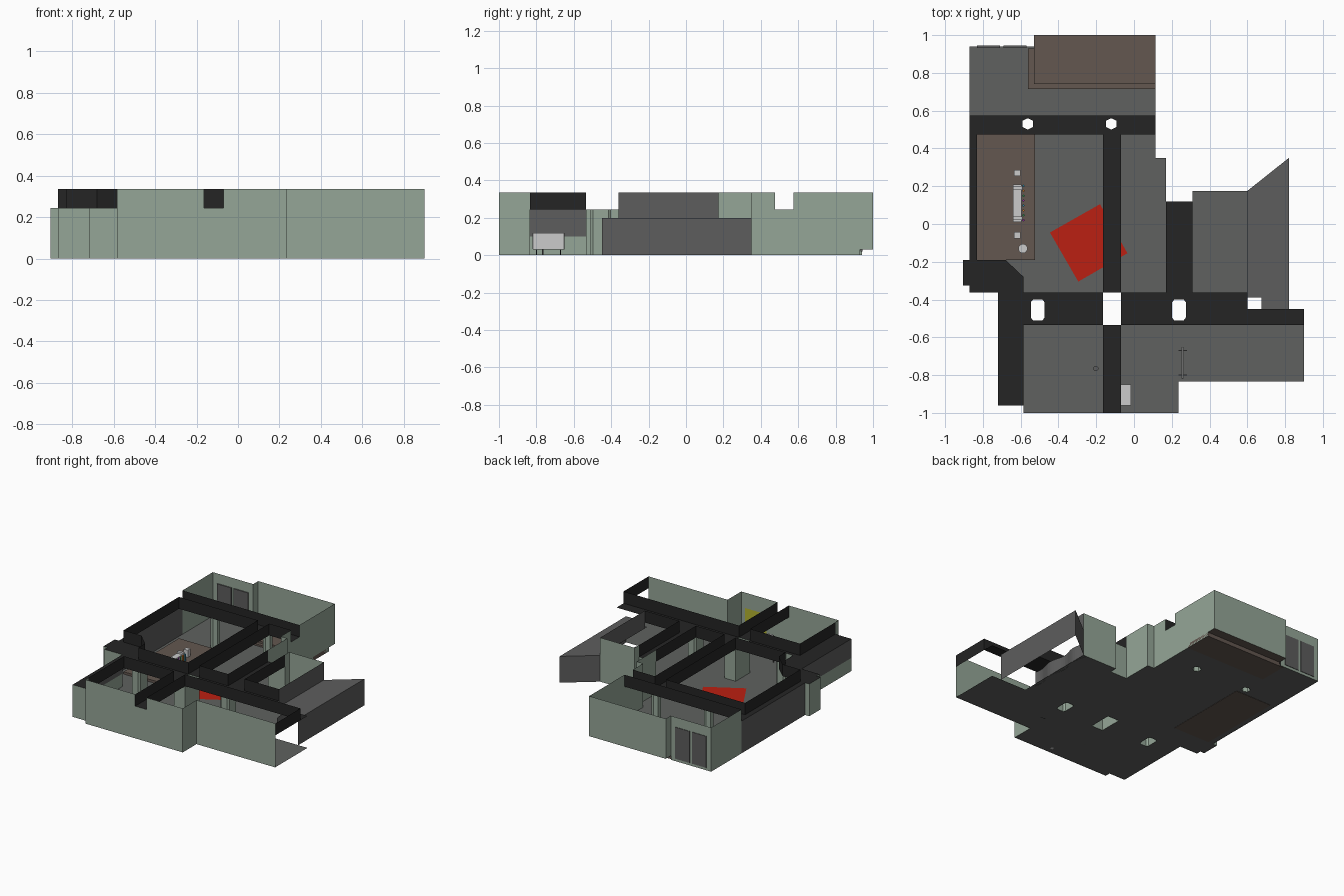
import bpy, bmesh, math
from mathutils import Vector
from mathutils.geometry import tessellate_polygon

if "Cube" in bpy.data.objects:
    bpy.data.objects.remove(bpy.data.objects["Cube"])

H, S = 0.335, 0.245      # wall top, lowered ceiling


def mat(name, c):
    m = bpy.data.materials.new(name)
    m.diffuse_color = (*c, 1)
    m.use_nodes = True
    m.node_tree.nodes["Principled BSDF"].inputs["Base Color"].default_value = m.diffuse_color
    return m


GREEN = mat("sage", (.30, .38, .31))
GREY = mat("mid_grey", (.11, .11, .11))
FLOOR = mat("floor_grey", (.115, .12, .115))
DARK = mat("charcoal", (.018, .018, .018))
BROWN = mat("brown", (.125, .095, .08))
RED = mat("red", (.5, .014, .006))
YELLOW = mat("yellow", (.45, .45, .03))
WHITE = mat("pale", (.6, .6, .6))


def finish(name, bm, m):
    me = bpy.data.meshes.new(name)
    bm.to_mesh(me)
    bm.free()
    me.materials.append(m)
    ob = bpy.data.objects.new(name, me)
    bpy.context.collection.objects.link(ob)
    return ob


def slab(name, outline, z, m, holes=()):
    """flat sheet with holes"""
    loops = [[Vector((x, y, z)) for x, y in l] for l in [outline, *holes]]
    bm = bmesh.new()
    vs = [bm.verts.new(p) for l in loops for p in l]
    for t in tessellate_polygon(loops):
        try:
            bm.faces.new([vs[i] for i in t])
        except ValueError:
            pass
    bm.normal_update()
    for f in bm.faces:
        if f.normal.z < 0:
            f.normal_flip()
    return finish(name, bm, m)


def wall(name, path, z0, z1, m, closed=False):
    """vertical sheet along a path"""
    bm = bmesh.new()
    lo = [bm.verts.new((x, y, z0)) for x, y in path]
    hi = [bm.verts.new((x, y, z1)) for x, y in path]
    n = len(path)
    for i in range(n if closed else n - 1):
        j = (i + 1) % n
        bm.faces.new((lo[i], lo[j], hi[j], hi[i]))
    return finish(name, bm, m)


def rect(x0, y0, x1, y1):
    return [(x0, y0), (x1, y0), (x1, y1), (x0, y1)]


def box(name, x0, y0, z0, x1, y1, z1, m):
    bm = bmesh.new()
    bmesh.ops.create_cube(bm, size=1)
    for v in bm.verts:
        v.co = ((x0 + x1) / 2 + v.co.x * (x1 - x0), (y0 + y1) / 2 + v.co.y * (y1 - y0),
                (z0 + z1) / 2 + v.co.z * (z1 - z0))
    return finish(name, bm, m)


def cyl(name, x, y, z0, z1, r, m, n=10):
    bm = bmesh.new()
    bmesh.ops.create_cone(bm, cap_ends=True, segments=n, radius1=r, radius2=r, depth=z1 - z0)
    bmesh.ops.translate(bm, verts=bm.verts, vec=(x, y, (z0 + z1) / 2))
    return finish(name, bm, m)


def hexagon(x, y, rx, ry):
    return [(x, y + ry), (x - rx, y + ry * .55), (x - rx, y - ry * .55),
            (x, y - ry), (x + rx, y - ry * .55), (x + rx, y + ry * .55)]


def block(x, y, rx, ry):
    return [(x - rx * .7, y + ry), (x - rx, y + ry * .75), (x - rx, y - ry * .75), (x - rx * .7, y - ry),
            (x + rx * .7, y - ry), (x + rx, y - ry * .75), (x + rx, y + ry * .75), (x + rx * .7, y + ry)]


# hollow columns
back_cols = [hexagon(x, .53, .028, .03) for x in (-.562, -.12)]
front_cols = [block(x, -.455, .036, .055) for x in (-.51, .238)]
core = rect(-.165, -.535, -.07, -.362)
for i, c in enumerate(back_cols + front_cols + [core]):
    wall(f"column_{i}", c, 0, S, GREEN, True)

# floor
slab("floor", [(-.585, -1), (.235, -1), (.235, -.835), (.9, -.835), (.9, -.45), (.6, -.45),
               (.6, .175), (.31, .175), (.31, .12), (.17, .12), (.17, .35), (.115, .35),
               (.115, .93), (-.53, .93), (-.53, .94), (-.87, .94), (-.87, -.19), (-.905, -.19),
               (-.905, -.325), (-.87, -.325), (-.87, -.36), (-.72, -.36), (-.72, -.96), (-.585, -.96)],
     .002, FLOOR, back_cols + front_cols + [core])

# lowered ceiling strips
slab("soffit_back", rect(-.87, .475, .115, .575), S, DARK, back_cols)
slab("soffit_cross", [(-.72, -.535), (-.165, -.535), (-.165, -.362), (-.72, -.362)], S, DARK, front_cols[:1])
slab("soffit_cross_right", [(-.07, -.535), (.9, -.535), (.9, -.45), (.6, -.45), (.6, -.362), (-.07, -.362)],
     S, DARK, front_cols[1:])
slab("soffit_spine", rect(-.165, -.362, -.07, .475), S, DARK)
slab("soffit_spine_front", rect(-.165, -1, -.07, -.535), S, DARK)
slab("soffit_right", rect(.17, -.362, .31, .12), S, DARK)
slab("soffit_front_left", rect(-.72, -.96, -.585, -.535), S, DARK)
slab("soffit_left", rect(-.87, -.19, -.83, .475), S, DARK)
slab("soffit_corner", [(-.905, -.19), (-.68, -.19), (-.585, -.28), (-.585, -.362), (-.87, -.362),
                       (-.87, -.325), (-.905, -.325)], S, DARK)

# dark ceiling recess bands
bands = {
    "hall": [(-.83, .475), (-.165, .475), (-.165, -.362), (-.585, -.362), (-.585, -.28),
             (-.68, -.19), (-.83, -.19), (-.83, .475)],
    "side": [(.115, .475), (-.07, .475), (-.07, -.362), (.17, -.362), (.17, .12)],
    "bar": [(.6, -.362), (.31, -.362), (.31, .12)],
    "back": [(.115, .575), (-.87, .575)],
    "front_left": [(-.585, -.96), (-.585, -.535), (-.165, -.535), (-.165, -1)],
    "front_right": [(-.07, -1), (-.07, -.535), (.9, -.535), (.9, -.835)],
}
for k, p in bands.items():
    wall("band_" + k, p, S, H, DARK)

# full-height outer walls
wall("front_wall_right", [(-.07, -1), (.235, -1), (.235, -.835), (.9, -.835)], 0, H, GREEN)
wall("front_wall_left", [(-.165, -1), (-.585, -1), (-.585, -.96)], 0, H, GREEN)
wall("side_wall", [(.17, .12), (.17, .35), (.115, .35), (.115, .475)], 0, H, GREEN)
wall("bar_wall", [(.31, .12), (.31, .175), (.6, .175)], 0, H, GREEN)
wall("back_right_wall", [(.115, .575), (.115, .93)], 0, H, GREEN)
wall("alcove_wall", [(.115, .93), (.115, 1), (-.53, 1), (-.53, .94)], .03, H, GREEN)
wall("back_left_wall", [(-.53, .94), (-.87, .94), (-.87, .575)], 0, H, GREEN)
# walls below the lowered ceiling
wall("front_wall_mid", [(-.165, -1), (-.07, -1)], 0, S, GREEN)
wall("back_low_wall", [(.115, .475), (.115, .575)], 0, S, GREEN)
wall("right_low_wall", [(.17, .12), (.31, .12)], 0, S, GREEN)
wall("left_wall", [(-.87, .575), (-.87, -.19)], 0, S, GREY)
wall("left_jog_wall", [(-.87, -.19), (-.905, -.19), (-.905, -.325), (-.87, -.325), (-.87, -.362),
                       (-.72, -.362)], 0, S, GREEN)
wall("left_dado", [(-.72, -.362), (-.72, -.96)], 0, .1, GREEN)
wall("left_upper_wall", [(-.72, -.362), (-.72, -.96)], .1, S, GREY)
wall("front_corner_wall", [(-.72, -.96), (-.585, -.96)], 0, S, GREEN)

# doors on the back wall
for i, x in enumerate((-.83, -.69)):
    box(f"door_{i}", x, .932, .02, x + .12, .944, .26, GREY)

# bar: wavy counter, header wall, lean-to
wave = [(.587 + .012 * math.sin((y := -.362 + .537 * t / 28) * 25), y) for t in range(29)]
wall("wavy_counter", wave, 0, .11, GREY)
wall("bar_header", [(.6, -.362), (.6, .175)], .2, H, GREY)
slab("lean_to_roof", [(.6, -.39), (.675, -.39), (.675, -.45), (.82, -.45), (.82, .35), (.6, .175)], .2, GREY)
wall("lean_to_wall", [(.82, -.45), (.82, .35), (.6, .175)], 0, .2, GREY)

# stages
box("back_step_low", -.56, .715, 0, .115, .93, .015, BROWN)
box("back_step_high", -.53, .74, .015, .115, .93, .03, BROWN)
slab("alcove_floor", rect(-.53, .92, .115, 1), .031, BROWN)
box("side_stage", -.83, -.19, 0, -.525, .475, .02, BROWN)

# rug and wall panel
slab("rug", [(-.18, .105), (-.445, -.045), (-.295, -.305), (-.035, -.155)], .005, RED)
wall("wall_panel", [(.02, -.996), (.2, -.996)], .06, .22, YELLOW)

# desk with coloured knobs, and stools
box("desk_top", -.64, .01, .06, -.595, .21, .07, WHITE)
for i, y in enumerate((.02, .18)):
    box(f"desk_leg_{i}", -.64, y, .02, -.59, y + .02, .085, WHITE)
hues = [(.3, .02, .4), (.02, .3, .08), (.6, .2, .02), (.02, .25, .4)]
for i in range(8):
    cyl(f"knob_{i}", -.586, .02 + i * .026, .02, .07, .006, mat(f"knob_{i}", hues[i % 4]), 6)
for i, (x, y) in enumerate([(-.617, .27), (-.617, -.06)]):
    ob = box(f"speaker_{i}", x - .017, y - .017, .02, x + .017, y + .017, .075, WHITE)
cyl("stool_seat", -.588, -.13, .05, .058, .025, WHITE, 12)
cyl("stool_post", -.588, -.13, .02, .05, .005, DARK, 6)

# front room: screen on a stand, small stool, cabinet
screen = box("screen", .252, -.82, .03, .262, -.65, .12, WHITE)
bev = screen.modifiers.new("round", 'BEVEL')
bev.width, bev.segments = .004, 2
for i, y in enumerate((-.8, -.67)):
    box(f"screen_foot_{i}", .235, y - .003, .002, .28, y + .003, .008, DARK)
    box(f"screen_post_{i}", .254, y - .003, .008, .26, y + .003, .03, DARK)
cyl("round_stool_seat", -.202, -.765, .04, .046, .014, GREY, 12)
cyl("round_stool_post", -.202, -.765, .002, .04, .004, GREY, 6)
box("cabinet", -.07, -.96, .002, -.015, -.85, .1, WHITE)
